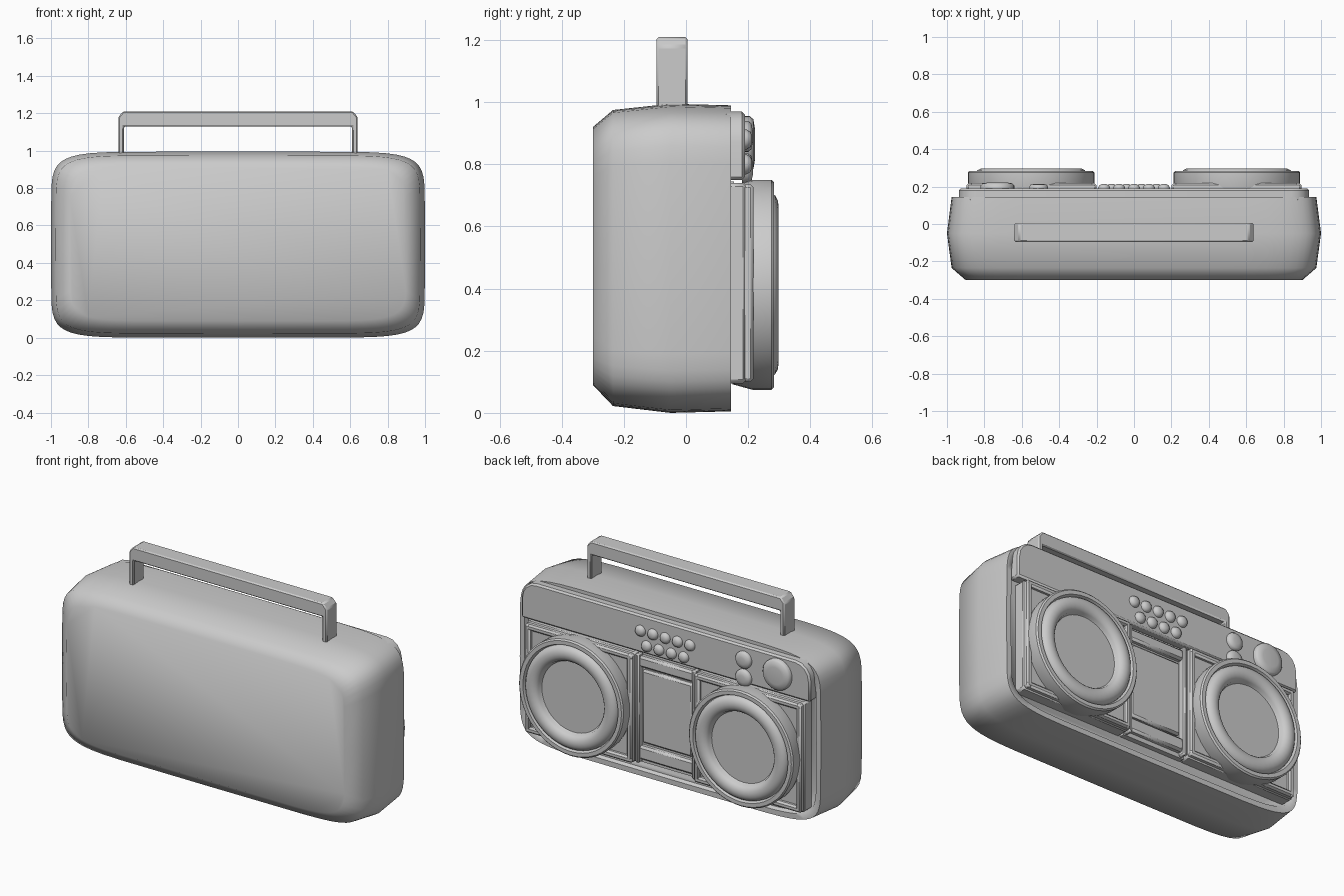
import bpy, bmesh, math
from math import cos, sin, pi

old = bpy.data.objects.get("Cube")
if old:
    bpy.data.objects.remove(old)

grey = bpy.data.materials.new("plain_grey")
grey.use_nodes = True
GREY = (0.6, 0.6, 0.6, 1)
grey.diffuse_color = GREY
grey.node_tree.nodes["Principled BSDF"].inputs["Base Color"].default_value = GREY


def finish(name, bm, bevel=0, angle=35, segments=1):
    bmesh.ops.recalc_face_normals(bm, faces=bm.faces)
    mesh = bpy.data.meshes.new(name)
    bm.to_mesh(mesh)
    bm.free()
    mesh.materials.append(grey)
    obj = bpy.data.objects.new(name, mesh)
    bpy.context.collection.objects.link(obj)
    if bevel:
        mod = obj.modifiers.new("edge_bevel", 'BEVEL')
        mod.width, mod.segments, mod.limit_method = bevel, segments, 'ANGLE'
    bpy.ops.object.select_all(action='DESELECT')
    obj.select_set(True)
    bpy.context.view_layer.objects.active = obj
    bpy.ops.object.shade_smooth_by_angle(angle=math.radians(angle))
    return obj


def loft(name, rings, **kw):
    """Skin a list of equal-length closed rings and cap both ends."""
    bm = bmesh.new()
    loops = [[bm.verts.new(p) for p in ring] for ring in rings]
    n = len(loops[0])
    for a, b in zip(loops, loops[1:]):
        for i in range(n):
            j = (i + 1) % n
            bm.faces.new((a[i], a[j], b[j], b[i]))
    bm.faces.new(loops[0])
    bm.faces.new(loops[-1])
    return finish(name, bm, **kw)


def prism(name, outline, y0, y1, **kw):
    return loft(name, [[(x, y, z) for x, z in outline] for y in (y0, y1)], **kw)


def block(name, x0, x1, y0, y1, z0, z1, **kw):
    return prism(name, [(x0, z0), (x1, z0), (x1, z1), (x0, z1)], y0, y1, **kw)


def turned(name, x, z, profile, n=32, **kw):
    """Round part facing +y from (radius, y) pairs."""
    rings = [[(x + r * cos(2 * pi * i / n), y, z + r * sin(2 * pi * i / n))
              for i in range(n)] for r, y in profile]
    return loft(name, rings, **kw)


def soft_rect(hx, z0, z1, y, n=48, power=8.5):
    def soft(v):
        return math.copysign(abs(v) ** (2 / power), v) if abs(v) > 1e-6 else 0
    ring = []
    for i in range(n):
        t = 2 * pi * i / n
        ring.append((hx * soft(cos(t)), y, (z0 + z1) / 2 + (z1 - z0) / 2 * soft(sin(t))))
    return ring


# Rounded case with a shallow recess in the speaker side
loft("case", [soft_rect(*s) for s in (
    (0.90, 0.09, 0.92, -0.30), (0.975, 0.022, 0.975, -0.235),
    (1.0, 0.0, 0.995, -0.05), (0.975, 0.005, 0.99, 0.145),
    (0.945, 0.035, 0.965, 0.145), (0.935, 0.045, 0.955, 0.125))], angle=60)

# Carry handle: flat U shape with clipped corners
half = [(0.64, 0.96), (0.64, 1.18), (0.615, 1.21)]
inner = [(0.61, 1.13), (0.61, 0.96)]
outline = half + [(-x, z) for x, z in reversed(half)]
outline += [(-x, z) for x, z in reversed(inner)] + inner
prism("handle", outline, -0.095, 0.005, bevel=0.007)

# Control band across the top, upper corners rounded
arc = [(0.84 + 0.095 * cos(t * pi / 8), 0.87 + 0.1 * sin(t * pi / 8)) for t in range(5)]
band = [(0.935, 0.75)] + arc + [(-x, z) for x, z in reversed(arc)] + [(-0.935, 0.75)]
prism("control_band", band, 0.12, 0.19, bevel=0.01)

# Push buttons in two staggered rows
for row, (count, z) in enumerate(((5, 0.88), (4, 0.80))):
    for i in range(count):
        x = (i - (count - 1) / 2) * 0.08
        turned(f"button_{row}_{i}", x, z,
               [(0.032, 0.18), (0.032, 0.195), (0.025, 0.207), (0.012, 0.213)], n=16, angle=60)

# Tuning knobs
turned("large_knob", -0.73, 0.865,
       [(0.09, 0.18), (0.09, 0.205), (0.08, 0.217), (0.05, 0.222)], angle=50)
for i, z in enumerate((0.89, 0.785)):
    turned(f"small_knob_{i}", -0.51, z,
           [(0.05, 0.18), (0.05, 0.2), (0.042, 0.21), (0.02, 0.215)], n=24, angle=50)

# Speakers: framed box, barrel, soft surround and flat cone
for side, s in (("left", 1), ("right", -1)):
    lo, hi = sorted((s * 0.20, s * 0.90))
    block(side + "_speaker_box", lo, hi, 0.11, 0.195, 0.095, 0.74, bevel=0.012)
    for part, (a, b, c, d) in {
            "inner": (0.20, 0.235, 0.10, 0.735), "outer": (0.86, 0.895, 0.10, 0.735),
            "top": (0.20, 0.895, 0.70, 0.735), "bottom": (0.20, 0.895, 0.10, 0.135)}.items():
        x0, x1 = sorted((s * a, s * b))
        block(f"{side}_box_{part}_trim", x0, x1, 0.18, 0.218, c, d, bevel=0.01)
    surround = [(0.255 + 0.045 * cos(t * pi / 8), 0.262 + 0.036 * sin(t * pi / 8))
                for t in range(9)]
    turned(side + "_speaker", s * 0.55, 0.412,
           [(0.32, 0.15), (0.338, 0.215), (0.338, 0.275), (0.33, 0.283), (0.308, 0.283),
            (0.303, 0.27)] + surround + [(0.205, 0.255)], n=48, angle=40)

# Cassette bay between the speakers
block("cassette_bay", -0.2, 0.2, 0.11, 0.155, 0.095, 0.745)
block("cassette_door", -0.165, 0.165, 0.14, 0.175, 0.215, 0.645, bevel=0.012)
for name, z0, z1 in (("cassette_top_lip", 0.66, 0.725), ("cassette_bottom_lip", 0.12, 0.20)):
    block(name, -0.18, 0.18, 0.14, 0.185, z0, z1, bevel=0.012)
for side, s in (("left", 1), ("right", -1)):
    x0, x1 = sorted((s * 0.17, s * 0.195))
    block(side + "_cassette_rail", x0, x1, 0.14, 0.195, 0.10, 0.74, bevel=0.008)
